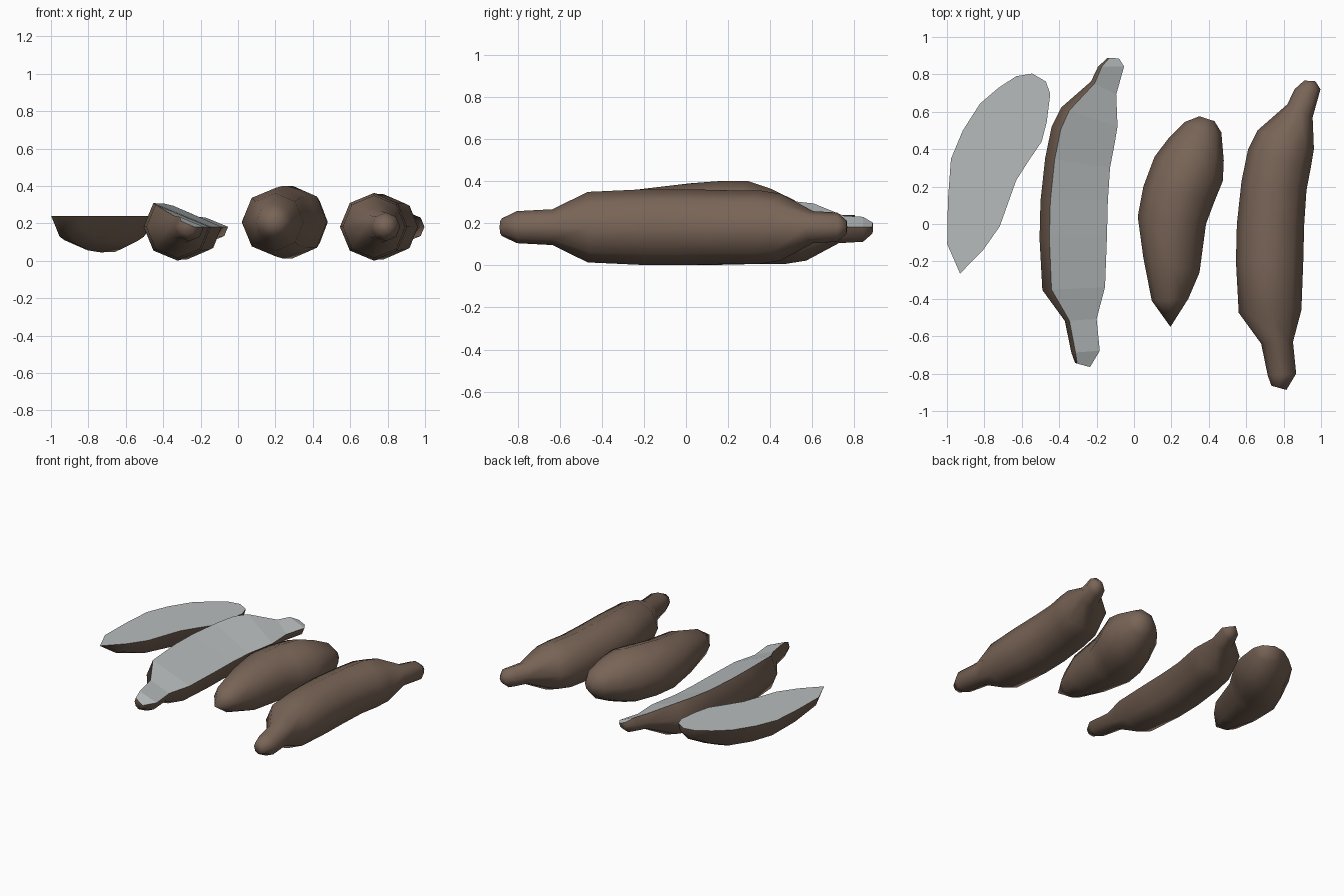
import bpy, bmesh, math
from mathutils import Vector, Matrix

if "Cube" in bpy.data.objects:
    bpy.data.objects.remove(bpy.data.objects["Cube"])


def make_mat(name, rgb):
    m = bpy.data.materials.new(name)
    m.diffuse_color = (*rgb, 1)
    m.use_nodes = True
    m.node_tree.nodes["Principled BSDF"].inputs["Base Color"].default_value = m.diffuse_color
    return m


SKIN = make_mat("brown_skin", (0.19, 0.128, 0.094))
FLESH = make_mat("pale_grey_flesh", (0.47, 0.50, 0.50))

# Stations: left x, left y, right x, right y of each round section (top view)
LONG = [(.735, -.865, .815, -.887), (.715, -.81, .867, -.80),
        (.68, -.64, .85, -.63), (.56, -.475, .895, -.46),
        (.545, -.20, .905, -.20), (.55, 0, .91, 0),
        (.575, .23, .922, .18), (.61, .40, .945, .30),
        (.66, .50, .962, .40), (.82, .64, .955, .57),
        (.858, .72, .997, .72), (.91, .767, .97, .763)]
SHORT = [(.195, -.55, .195, -.55), (.095, -.41, .29, -.40),
         (.05, -.18, .35, -.26), (.02, .04, .385, 0),
         (.05, .20, .43, .12), (.11, .36, .475, .23),
         (.19, .465, .48, .34), (.27, .545, .467, .49),
         (.35, .576, .43, .55)]


def root(name, stations, zc, xform=None, first=0):
    """Loft eight-sided sections; first > 0 drops the ring corners before it,
    which leaves a flat cut between the two outer remaining corners."""
    xform = xform or Matrix.Identity(4)
    corners = range(first, 9) if first else range(8)
    bm = bmesh.new()
    rings = []
    for lx, ly, rx, ry in stations:
        left, right = xform @ Vector((lx, ly, 0)), xform @ Vector((rx, ry, 0))
        mid, half = (left + right) / 2, (right - left) / 2
        ring = []
        for k in corners:
            a = k * math.pi / 4
            p = mid + half * math.cos(a)
            p.z = zc + half.length * math.sin(a)
            ring.append(bm.verts.new(p))
        rings.append(ring)
    n = len(corners)
    for r0, r1 in zip(rings, rings[1:]):
        for i in range(n):
            j = (i + 1) % n
            f = bm.faces.new((r0[i], r0[j], r1[j], r1[i]))
            cut = bool(first) and j == 0
            f.material_index = int(cut)
            f.smooth = not cut
    for ring in (rings[0], rings[-1]):
        bm.faces.new(ring).smooth = True
    bmesh.ops.remove_doubles(bm, verts=bm.verts, dist=0.0005)
    bmesh.ops.recalc_face_normals(bm, faces=bm.faces)
    # crisp rim around the cut
    for e in bm.edges:
        if len({f.material_index for f in e.link_faces}) > 1:
            e.smooth = False
    me = bpy.data.meshes.new(name)
    bm.to_mesh(me)
    bm.free()
    me.materials.append(SKIN)
    me.materials.append(FLESH)
    ob = bpy.data.objects.new(name, me)
    bpy.context.collection.objects.link(ob)
    return ob


# Whole roots
root("long_root", LONG, .182)
root("short_root", SHORT, .207)

# Long root sliced at a slant
root("sliced_long_root", LONG, .182, Matrix.Translation((-1.05, .122, 0)), first=3)

# Short root halved level, turned about its pointed end
turn = (Matrix.Translation((-.93, -.265, 0)) @ Matrix.Rotation(math.radians(-12), 4, 'Z')
        @ Matrix.Translation((-.195, .55, 0)))
root("halved_short_root", SHORT, .24, turn, first=4)
